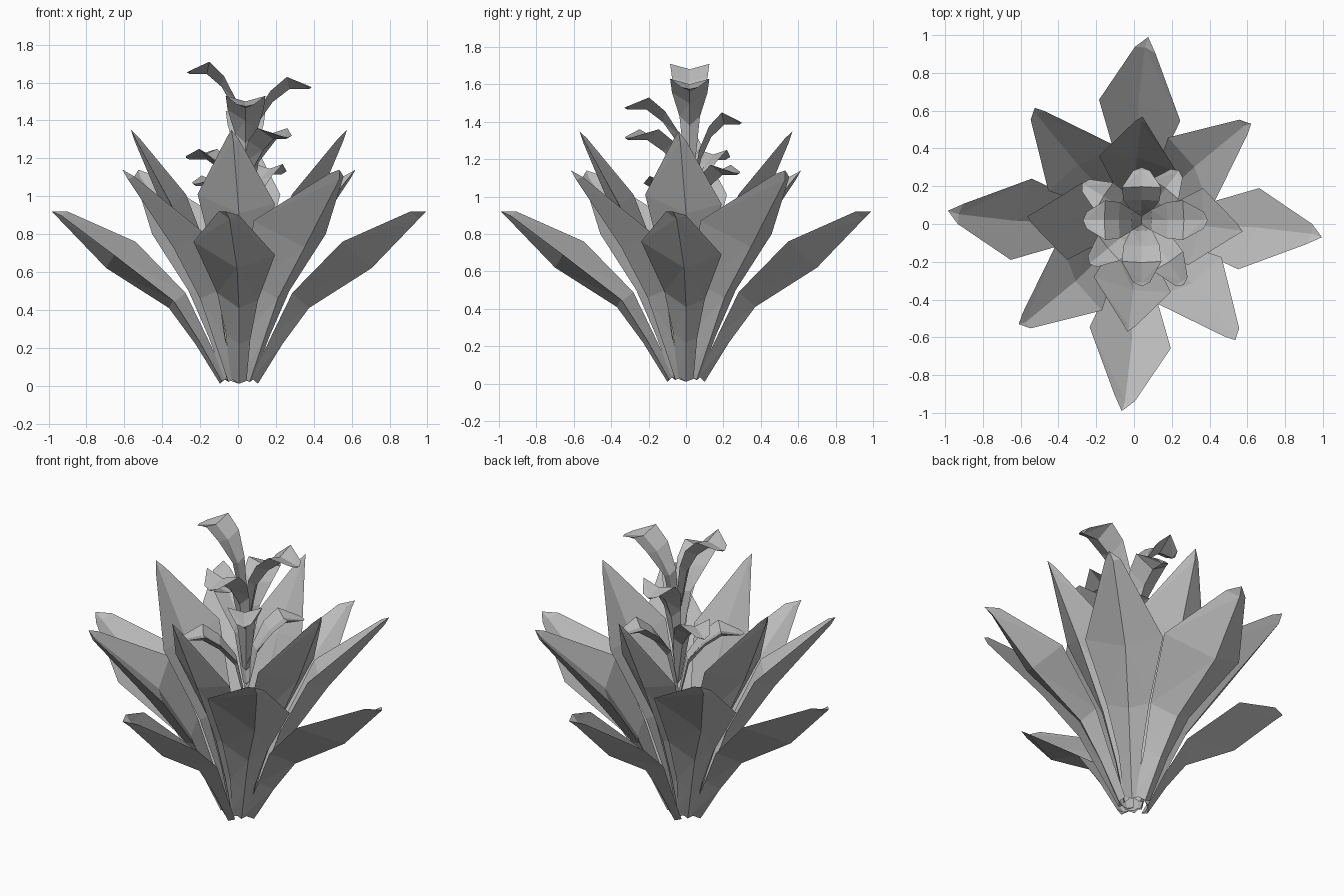
import bpy, bmesh, math
from mathutils import Matrix, Vector

cube = bpy.data.objects.get("Cube")
if cube:
    bpy.data.objects.remove(cube)

grey = bpy.data.materials.new("plain_grey")
grey.use_nodes = True
tone = (0.5, 0.5, 0.5, 1)
grey.diffuse_color = tone
grey.node_tree.nodes["Principled BSDF"].inputs["Base Color"].default_value = tone


def blade(name, rows, tip, angle, centre=(0, 0), skew=1.0, lean=0.7):
    """Folded blade pointing along +x, then turned about z.
    Each row is (reach, height, half width, fold, sideways shift)."""
    bm = bmesh.new()
    rings = []
    for r, z, w, f, s in rows:
        keel = Vector((r, s, z))
        left = keel + Vector((-f * (lean - 0.4 * skew), w, f * (1 - 0.5 * skew)))
        right = keel + Vector((-f * (lean + 0.4 * skew), -w * (1 + 0.15 * skew), f))
        inner = keel.lerp((left + right) / 2, 0.55)
        rings.append([bm.verts.new(p) for p in (keel, left, inner, right)])
    for a, b in zip(rings, rings[1:]):
        # split each quad from the upper middle to the lower rim
        for mid in (0, 2):
            for rim in (1, 3):
                bm.faces.new((a[mid], a[rim], b[mid]))
                bm.faces.new((a[rim], b[rim], b[mid]))
    bm.faces.new(rings[0])
    end = bm.verts.new(tip)
    for i in range(4):
        bm.faces.new((rings[-1][i], rings[-1][(i + 1) % 4], end))
    turn = Matrix.Translation((*centre, 0)) @ Matrix.Rotation(math.radians(angle), 4, 'Z')
    bm.transform(turn)
    bmesh.ops.recalc_face_normals(bm, faces=bm.faces)
    mesh = bpy.data.meshes.new(name)
    bm.to_mesh(mesh)
    bm.free()
    mesh.materials.append(grey)
    obj = bpy.data.objects.new(name, mesh)
    bpy.context.collection.objects.link(obj)


# Three whorls of four leaves: rows, tip, first angle
whorls = {
    "outer_leaf": ([(0.10, 0.01, 0.04, 0.03, 0), (0.23, 0.22, 0.06, 0.05, 0),
                    (0.37, 0.41, 0.10, 0.08, 0), (0.70, 0.62, 0.20, 0.14, -0.01),
                    (0.95, 0.88, 0.05, 0.04, -0.05)], (0.99, -0.07, 0.92), 0),
    "middle_leaf": ([(0.08, 0.02, 0.04, 0.03, 0), (0.18, 0.23, 0.06, 0.05, 0),
                     (0.29, 0.46, 0.11, 0.08, 0), (0.49, 0.73, 0.20, 0.14, 0),
                     (0.79, 1.09, 0.04, 0.03, -0.04)], (0.81, -0.06, 1.14), -45),
    "inner_leaf": ([(0.06, 0.02, 0.03, 0.02, 0), (0.12, 0.25, 0.05, 0.04, 0),
                    (0.21, 0.52, 0.10, 0.08, 0), (0.39, 0.91, 0.19, 0.10, 0),
                    (0.55, 1.29, 0.03, 0.02, -0.03)], (0.57, -0.04, 1.35), 0),
}
for name, (rows, tip, start) in whorls.items():
    for k in range(4):
        blade(f"{name}_{k + 1}", rows, tip, start + 90 * k, (0.005, 0))

# Flower petals spiralling down the axis: angle, top height, reach, size
petals = [(180, 1.71, 0.31, 1.0), (0, 1.63, 0.35, 1.0), (-90, 1.53, 0.35, 1.0),
          (90, 1.45, 0.28, 1.0), (-57, 1.36, 0.41, 0.9), (148, 1.25, 0.37, 0.85),
          (53, 1.17, 0.33, 0.85), (220, 1.11, 0.36, 0.85)]
for k, (angle, top, reach, size) in enumerate(petals):
    fold = 0.065 * size
    rows = [(0.0, top - 0.55 * size, 0.02, 0.02, 0),
            (0.06, top - 0.25 * size, 0.055 * size, 0.05 * size, 0),
            (0.41 * reach, top - 0.08 * size - fold * 0.8, 0.095 * size, fold * 0.9, 0),
            (0.66 * reach, top - fold, 0.105 * size, fold, 0),
            (0.95 * reach, top - fold, 0.045 * size, fold * 0.3, 0)]
    blade(f"petal_{k + 1}", rows, (reach, 0, top - fold * 0.85), angle, (0.04, 0.02), 0, 0.2)
